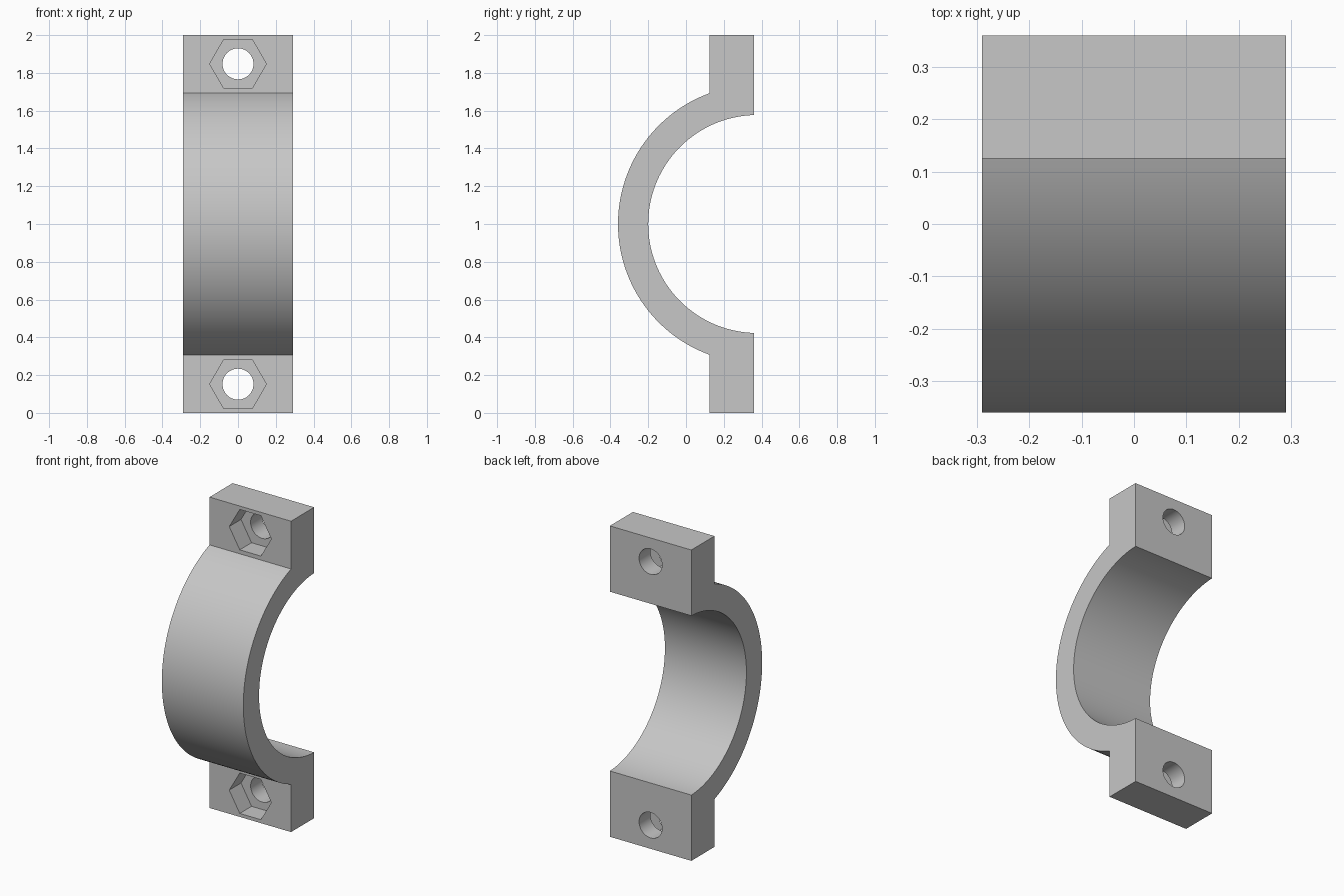
import bpy, bmesh
from math import sin, cos, pi, acos, radians
from mathutils import Vector

cube = bpy.data.objects.get("Cube")
if cube:
    bpy.data.objects.remove(cube, do_unlink=True)

HALF_WIDTH = 0.29
FRONT, BACK = 0.125, 0.36        # flange faces
AXIS_Y, AXIS_Z = 0.377, 1.0      # ring centre
R_IN, R_OUT = 0.577, 0.737
HOLE_Z = 0.848                   # bolt distance from the ring centre
HOLE_R, NUT_R, NUT_DEPTH = 0.082, 0.15, 0.12

grey = bpy.data.materials.new("light_grey")
grey.use_nodes = True
grey.diffuse_color = (0.57, 0.57, 0.57, 1)
grey.node_tree.nodes["Principled BSDF"].inputs["Base Color"].default_value = grey.diffuse_color


def prism(name, points, sweep):
    """Extrude a flat outline along a vector."""
    bm = bmesh.new()
    face = bm.faces.new([bm.verts.new(p) for p in points])
    new = bmesh.ops.extrude_face_region(bm, geom=[face])["geom"]
    bmesh.ops.translate(bm, vec=sweep, verts=[v for v in new if isinstance(v, bmesh.types.BMVert)])
    bmesh.ops.recalc_face_normals(bm, faces=bm.faces)
    mesh = bpy.data.meshes.new(name)
    bm.to_mesh(mesh)
    bm.free()
    mesh.materials.append(grey)
    obj = bpy.data.objects.new(name, mesh)
    bpy.context.collection.objects.link(obj)
    return obj


def arc(radius, y_end, steps=96):
    """Arc bulging to the front, from top to bottom, ending at y_end."""
    a = acos((AXIS_Y - y_end) / radius)
    angles = [a - 2 * a * i / steps for i in range(steps + 1)]
    return [(AXIS_Y - radius * cos(t), AXIS_Z + radius * sin(t)) for t in angles]


def drill(name, radius, sides, z, y0, y1):
    ring = [2 * pi * i / sides for i in range(sides)]
    return prism(name, [(radius * cos(t), y0, z + radius * sin(t)) for t in ring],
                 Vector((0, y1 - y0, 0)))


# Half-ring bracket with flanges at both ends
outline = [(BACK, 2), (FRONT, 2)] + arc(R_OUT, FRONT) + [(FRONT, 0), (BACK, 0)]
outline += arc(R_IN, BACK)[::-1]
bracket = prism("clamp_half", [(-HALF_WIDTH, y, z) for y, z in outline],
                Vector((2 * HALF_WIDTH, 0, 0)))

# Bolt holes and hexagonal nut pockets
bpy.context.view_layer.objects.active = bracket
bracket.select_set(True)
for side in (-1, 1):
    z = AXIS_Z + side * HOLE_Z
    cutters = [drill("nut_pocket_cutter", NUT_R, 6, z, FRONT - 0.05, FRONT + NUT_DEPTH),
               drill("bolt_hole_cutter", HOLE_R, 48, z, FRONT - 0.1, BACK + 0.1)]
    for cutter in cutters:
        cutter.hide_render = True
        mod = bracket.modifiers.new("cut", 'BOOLEAN')
        mod.operation = 'DIFFERENCE'
        mod.solver = 'EXACT'
        mod.object = cutter
        bpy.ops.object.modifier_apply(modifier=mod.name)
        bpy.data.objects.remove(cutter, do_unlink=True)

bpy.ops.object.shade_smooth_by_angle(angle=radians(20))
